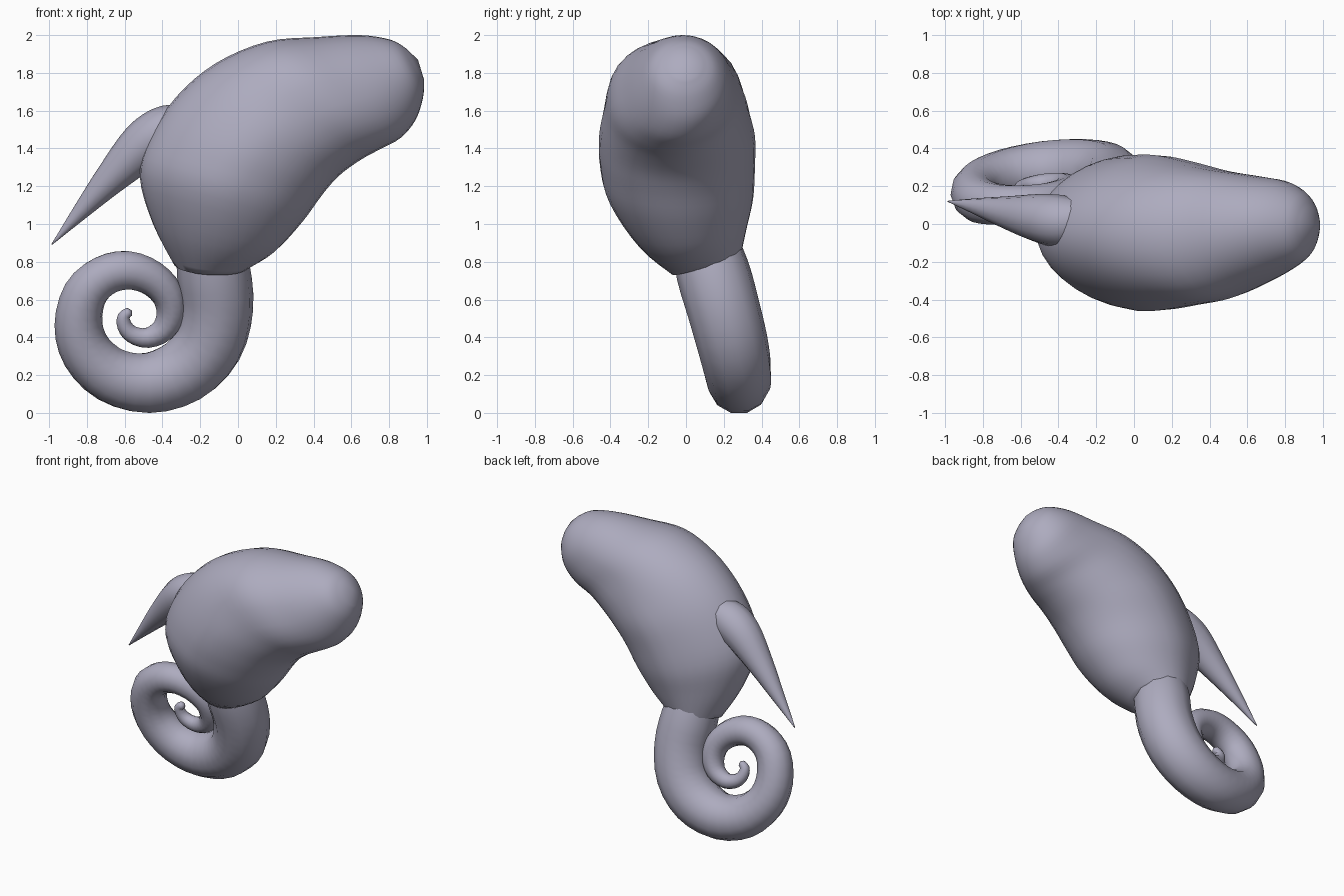
import bpy, bmesh, math
from mathutils import Vector

cube = bpy.data.objects.get("Cube")
if cube:
    bpy.data.objects.remove(cube, do_unlink=True)

skin = bpy.data.materials.new("lilac grey")
skin.use_nodes = True
color = (0.42, 0.41, 0.52, 1)
skin.diffuse_color = color
skin.node_tree.nodes["Principled BSDF"].inputs["Base Color"].default_value = color


def smooth_rows(rows, steps):
    """Catmull-Rom interpolation of equal-length rows."""
    out = []
    last = len(rows) - 1
    for i in range(last):
        a, b, c, d = rows[max(i - 1, 0)], rows[i], rows[i + 1], rows[min(i + 2, last)]
        for s in range(steps):
            t = s / steps
            out.append([q + t * ((r - p) / 2 + t * (p - 2.5 * q + 2 * r - w / 2
                        + t * (1.5 * (q - r) + (w - p) / 2)))
                        for p, q, r, w in zip(a, b, c, d)])
    out.append(list(rows[-1]))
    return out


def loft(name, rings, tip):
    """Skin closed rings, cap the start, and finish at a tip."""
    bm = bmesh.new()
    loops = [[bm.verts.new(p) for p in ring] for ring in rings]
    n = len(loops[0])
    for a, b in zip(loops, loops[1:]):
        for i in range(n):
            j = (i + 1) % n
            bm.faces.new((a[i], a[j], b[j], b[i]))
    bm.faces.new(loops[0])
    pole = bm.verts.new(tip)
    for i in range(n):
        bm.faces.new((loops[-1][i], loops[-1][(i + 1) % n], pole))
    bmesh.ops.recalc_face_normals(bm, faces=bm.faces)
    mesh = bpy.data.meshes.new(name)
    bm.to_mesh(mesh)
    bm.free()
    mesh.materials.append(skin)
    obj = bpy.data.objects.new(name, mesh)
    bpy.context.collection.objects.link(obj)
    bpy.ops.object.select_all(action='DESELECT')
    obj.select_set(True)
    bpy.context.view_layer.objects.active = obj
    bpy.ops.object.shade_smooth_by_angle(angle=math.radians(60))


def tube(name, rows, steps, sides, normal):
    """Tapered round tube through rows of x, y, z, radius."""
    path = smooth_rows(rows, steps)
    pts = [Vector(p[:3]) for p in path]
    rings = []
    for i, p in enumerate(pts):
        tangent = (pts[min(i + 1, len(pts) - 1)] - pts[max(i - 1, 0)]).normalized()
        u = tangent.cross(normal).normalized()
        v = u.cross(tangent)
        angles = [math.tau * k / sides for k in range(sides)]
        rings.append([p + path[i][3] * (u * math.cos(a) + v * math.sin(a)) for a in angles])
    end = pts[-1] + (pts[-1] - pts[-2]).normalized() * path[-1][3] * 0.6
    loft(name, rings, end)


# Body and head: upper-left x z, lower-right x z, front y, back y, tilt, pinch
sections = [
    (-.34, .79, .05, .77, -.07, .29, .28, 0),
    (-.45, 1.0, .20, .86, -.25, .32, .15, .1),
    (-.52, 1.25, .34, 1.01, -.41, .355, 0, .15),
    (-.47, 1.45, .45, 1.16, -.455, .365, 0, .15),
    (-.33, 1.67, .54, 1.26, -.46, .365, 0, .12),
    (-.12, 1.85, .65, 1.34, -.435, .33, 0, 0),
    (.15, 1.965, .75, 1.395, -.40, .285, 0, -.12),
    (.42, 1.99, .86, 1.455, -.325, .255, 0, -.08),
    (.65, 2.0, .94, 1.55, -.25, .225, 0, 0),
    (.81, 1.975, .98, 1.67, -.18, .16, 0, 0),
    (.89, 1.93, .985, 1.765, -.09, .08, 0, 0),
]
body_rings = []
for ux, uz, lx, lz, front, back, tilt, pinch in smooth_rows(sections, 4):
    ring = []
    for k in range(32):
        a = math.tau * k / 32
        c = math.cos(a)
        s = math.sin(a) * (back - front) / 2 * (1 - pinch * max(c, 0))
        ring.append(((ux + lx + c * (ux - lx)) / 2, (front + back) / 2 + s,
                     (uz + lz + c * (uz - lz)) / 2 + tilt * s))
    body_rings.append(ring)
loft("body", body_rings, (.953, -.005, 1.87))

# Curled tail: x, z, radius, laid in a leaning, slightly turned plane
LEAN, TURN = 0.28, 0.08
curl = [
    (-.16, .95, .17), (-.13, .75, .195), (-.112, .55, .193), (-.16, .36, .188),
    (-.29, .22, .178), (-.48, .158, .164), (-.67, .2, .15), (-.8, .32, .137),
    (-.845, .47, .127), (-.81, .63, .119), (-.71, .725, .11), (-.585, .755, .105),
    (-.46, .715, .095), (-.375, .63, .086), (-.355, .53, .077), (-.395, .44, .066),
    (-.48, .397, .055), (-.56, .415, .047), (-.6, .46, .04), (-.605, .51, .033),
    (-.575, .535, .025),
]
tube("tail", [(x, .362 - LEAN * z + TURN * x, z, r) for x, z, r in curl], 3, 12,
     Vector((-TURN, 1, LEAN)).normalized())

# Pointed fin behind the back
fin = [(-.28, .03, 1.53, .11), (-.38, .015, 1.49, .138), (-.5, .03, 1.415, .13),
       (-.67, .06, 1.245, .088), (-.82, .09, 1.08, .048), (-.985, .12, .893, .003)]
tube("back_spike", fin, 4, 12, Vector((0, 1, 0)))
